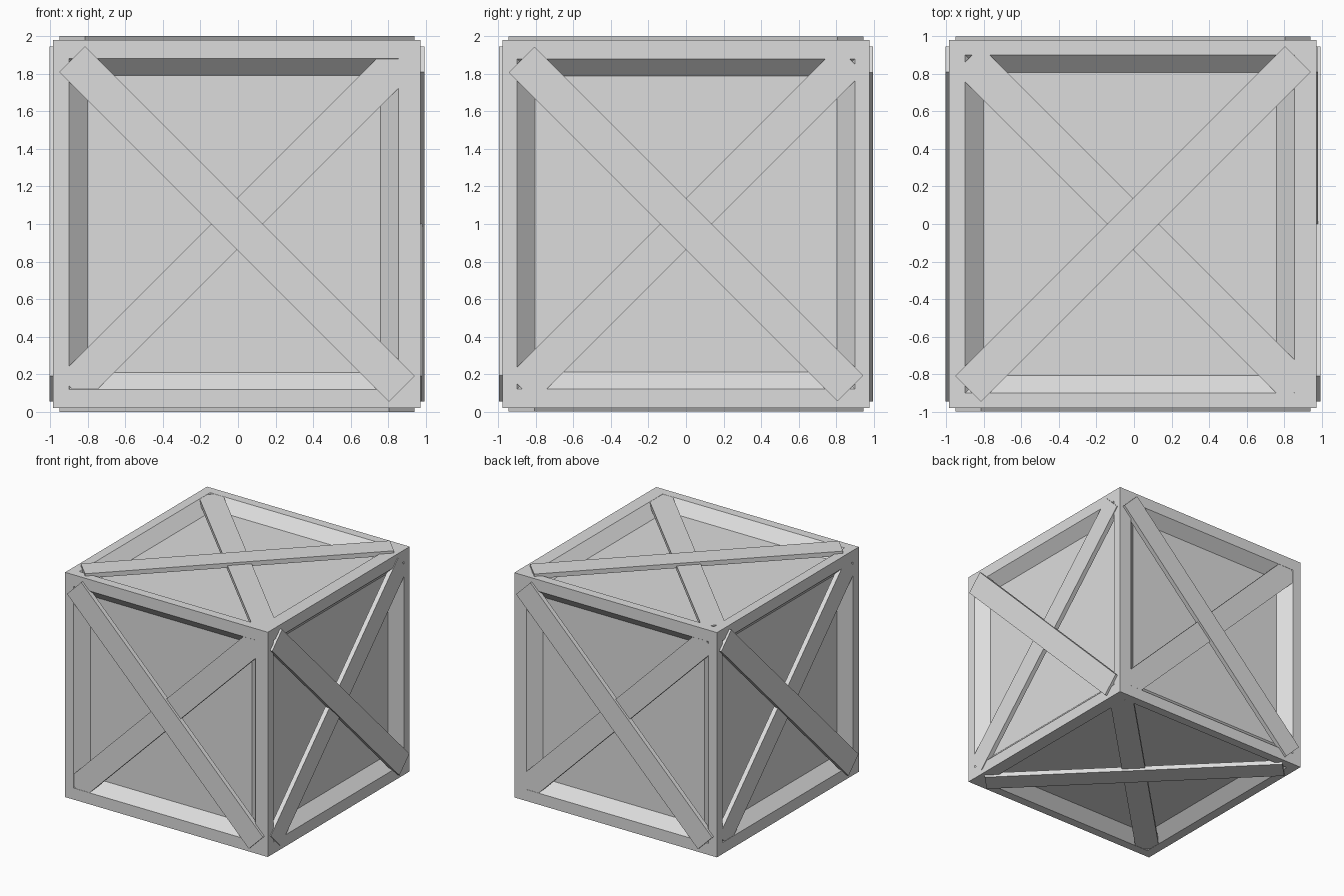
import bpy
import bmesh
from mathutils import Matrix, Vector

if "Cube" in bpy.data.objects:
    bpy.data.objects.remove(bpy.data.objects["Cube"], do_unlink=True)

grey = bpy.data.materials.new("light_grey")
grey.use_nodes = True
COLOUR = (0.72, 0.72, 0.72, 1)
grey.diffuse_color = COLOUR
grey.node_tree.nodes["Principled BSDF"].inputs["Base Color"].default_value = COLOUR

# Low and high corners of the crate, the frame openings and the sunken panels
OUTER = (Vector((-0.983, -0.978, 0.02)), Vector((0.972, 0.978, 1.98)))
OPENING = (Vector((-0.90, -0.90, 0.12)), Vector((0.855, 0.90, 1.88)))
PANEL = (Vector((-0.80, -0.805, 0.21)), Vector((0.757, 0.805, 1.79)))
DEPTH = 0.09
BRACE_WIDTH, BRACE_THICK, BRACE_LENGTH = 0.194, 0.04, 2.48


def add_object(name, bm):
    bmesh.ops.recalc_face_normals(bm, faces=bm.faces)
    mesh = bpy.data.meshes.new(name)
    bm.to_mesh(mesh)
    bm.free()
    mesh.materials.append(grey)
    obj = bpy.data.objects.new(name, mesh)
    bpy.context.collection.objects.link(obj)
    return obj


def ring(bm, box, axis, side, depth):
    """Rectangle of a box projected on one side of the crate, sunk by depth."""
    u, v = (axis + 1) % 3, (axis + 2) % 3
    verts = []
    for i, j in ((0, 0), (1, 0), (1, 1), (0, 1)):
        p = Vector()
        p[axis] = OUTER[side][axis] + (-depth if side else depth)
        p[u], p[v] = box[i][u], box[j][v]
        verts.append(bm.verts.new(p))
    return verts


def brace(name, centre, normal, along):
    """Flat diagonal board whose outer face passes through centre."""
    n, a = normal.normalized(), along.normalized()
    turn = Matrix((a, n.cross(a), n)).transposed().to_4x4()
    size = Matrix.Diagonal((BRACE_LENGTH, BRACE_WIDTH, BRACE_THICK, 1))
    bm = bmesh.new()
    bmesh.ops.create_cube(bm, size=1)
    bm.transform(Matrix.Translation(centre - n * BRACE_THICK / 2) @ turn @ size)
    add_object(name, bm)


# Crate body: flat frame, sloped recess walls and sunken panel on every side
bm = bmesh.new()
for axis in range(3):
    for side in (0, 1):
        rings = [ring(bm, OUTER, axis, side, 0),
                 ring(bm, OPENING, axis, side, 0),
                 ring(bm, PANEL, axis, side, DEPTH)]
        for a, b in zip(rings, rings[1:]):
            for k in range(4):
                m = (k + 1) % 4
                bm.faces.new((a[k], a[m], b[m], b[k]))
        bm.faces.new(rings[-1])
bmesh.ops.remove_doubles(bm, verts=bm.verts, dist=0.0001)
add_object("crate_body", bm)

# Crossed braces: side name, outward normal, raised diagonal, lift of the lower board
SIDES = (
    ("front", (0, -1, 0), (1, 0, -1), -0.001),
    ("back", (0, 1, 0), (1, 0, 1), -0.001),
    ("left", (1, 0, 0), (0, 1, -1), 0.006),
    ("right", (-1, 0, 0), (0, 1, 1), -0.001),
    ("top", (0, 0, 1), (1, 1, 0), -0.001),
    ("bottom", (0, 0, -1), (1, -1, 0), -0.001),
)
middle = (OUTER[0] + OUTER[1]) / 2
half = (OUTER[1] - OUTER[0]) / 2
for name, normal, along, lift in SIDES:
    n, a = Vector(normal), Vector(along)
    face = middle + n * abs(half.dot(n))
    brace(name + "_raised_brace", face + n * 0.02, n, a)
    brace(name + "_lower_brace", face + n * lift, n, n.cross(a))
